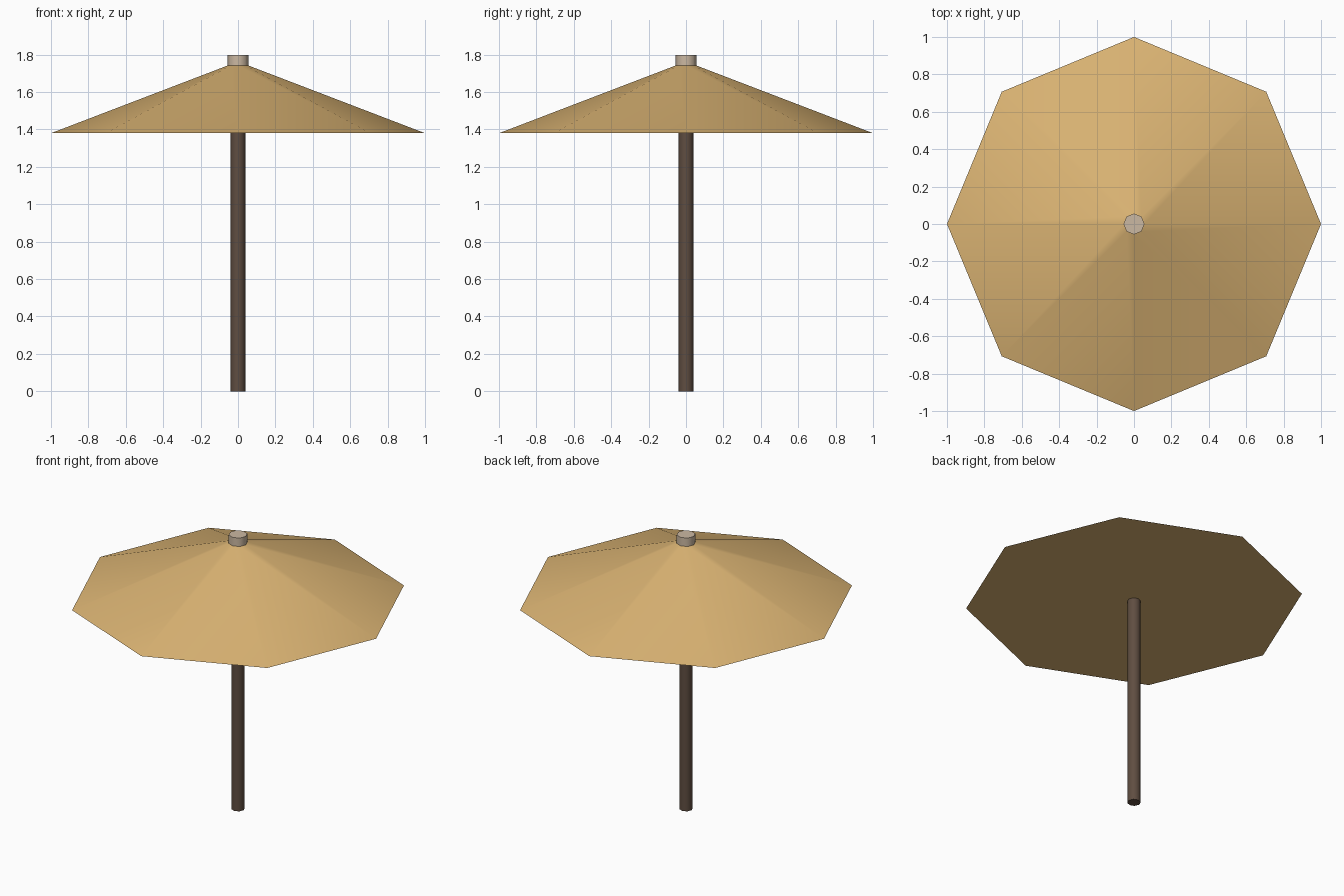
import bpy
import math

if "Cube" in bpy.data.objects:
    bpy.data.objects.remove(bpy.data.objects["Cube"])


def material(name, color):
    m = bpy.data.materials.new(name)
    m.diffuse_color = (*color, 1.0)
    m.use_nodes = True
    m.node_tree.nodes["Principled BSDF"].inputs["Base Color"].default_value = m.diffuse_color
    return m


def frustum(name, sides, r_bottom, r_top, z_bottom, z_top, mat):
    """Upright tapered prism with smooth sides and flat end faces."""
    bpy.ops.mesh.primitive_cone_add(
        vertices=sides, radius1=r_bottom, radius2=r_top,
        depth=z_top - z_bottom, location=(0, 0, (z_bottom + z_top) / 2))
    obj = bpy.context.object
    obj.name = name
    obj.data.materials.append(mat)
    bpy.ops.object.shade_smooth_by_angle(angle=math.radians(50))
    return obj


straw = material("straw canvas", (0.70, 0.45, 0.17))
wood = material("dark wood", (0.115, 0.075, 0.053))
pale = material("pale beige", (0.60, 0.48, 0.36))

# Pole from the ground up into the canopy
frustum("pole", 8, 0.04, 0.04, 0.0, 1.72, wood)

# Octagonal canopy, closed underneath
canopy = frustum("canopy", 8, 1.0, 0.055, 1.38, 1.742, straw)
for face in canopy.data.polygons:
    face.use_smooth = abs(face.normal.z) < 0.99

# Small finial cap on the peak
frustum("top_cap", 8, 0.056, 0.056, 1.738, 1.797, pale)
